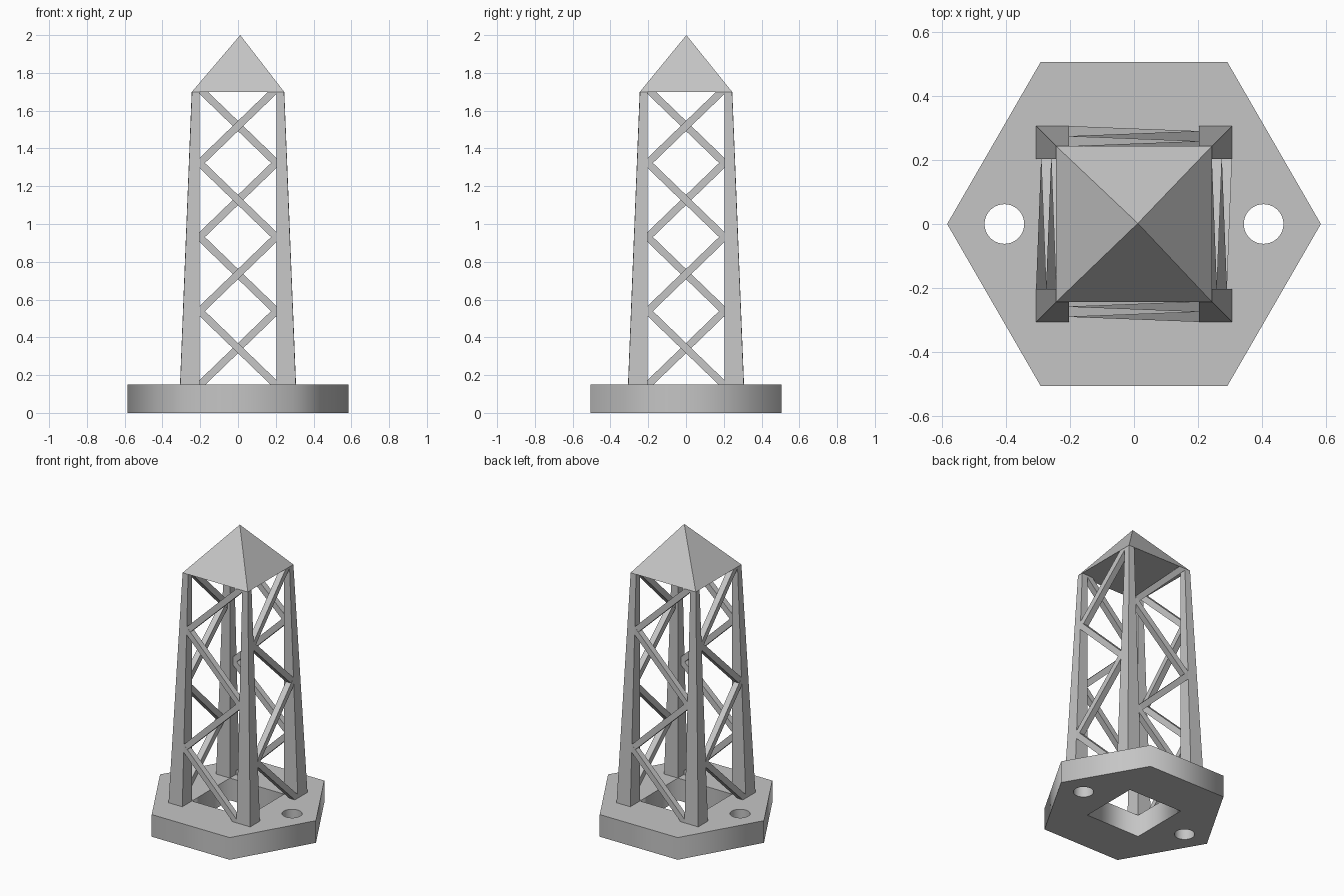
import bpy, bmesh
from math import cos, sin, pi
from mathutils import Matrix, Vector

cube = bpy.data.objects.get("Cube")
if cube:
    bpy.data.objects.remove(cube, do_unlink=True)

grey = bpy.data.materials.new("light_grey")
grey.use_nodes = True
grey.diffuse_color = (0.56, 0.56, 0.56, 1)
grey.node_tree.nodes["Principled BSDF"].inputs["Base Color"].default_value = grey.diffuse_color

BASE_TOP, ROOF_Z, PEAK_Z = 0.15, 1.70, 2.0
INNER, FOOT, HEAD = 0.203, 0.306, 0.244      # half widths of the tower


def outer(z):
    """Half width of the tapering outside at height z."""
    return FOOT + (HEAD - FOOT) * (z - BASE_TOP) / (ROOF_Z - BASE_TOP)


def add_mesh(name, bm):
    bmesh.ops.recalc_face_normals(bm, faces=bm.faces)
    mesh = bpy.data.meshes.new(name)
    bm.to_mesh(mesh)
    bm.free()
    mesh.materials.append(grey)
    obj = bpy.data.objects.new(name, mesh)
    bpy.context.collection.objects.link(obj)
    return obj


def loft(bm, ring_a, ring_b):
    """Closed solid between two rings of equal length."""
    a = [bm.verts.new(p) for p in ring_a]
    b = [bm.verts.new(p) for p in ring_b]
    bm.faces.new(a)
    bm.faces.new(b)
    for i in range(len(a)):
        j = (i + 1) % len(a)
        bm.faces.new((a[i], a[j], b[j], b[i]))


def rectangle(x0, x1, y0, y1, z):
    return [(x0, y0, z), (x1, y0, z), (x1, y1, z), (x0, y1, z)]


def polygon(radius, count, x=0, turn=0):
    return [(x + radius * cos(turn + 2 * pi * i / count),
             radius * sin(turn + 2 * pi * i / count)) for i in range(count)]


# Hexagonal base with a square opening and two round holes
curve = bpy.data.curves.new("base", "CURVE")
curve.dimensions, curve.fill_mode = "2D", "BOTH"
curve.extrude = BASE_TOP / 2
outlines = [polygon(0.584, 6), polygon(INNER * 2 ** 0.5, 4, turn=pi / 4),
            polygon(0.062, 40, -0.405), polygon(0.062, 40, 0.405)]
for points in outlines:
    spline = curve.splines.new("POLY")
    spline.points.add(len(points) - 1)
    for point, (x, y) in zip(spline.points, points):
        point.co = (x, y, 0, 1)
    spline.use_cyclic_u = True
curve.materials.append(grey)
base = bpy.data.objects.new("base", curve)
bpy.context.collection.objects.link(base)
base.location.z = BASE_TOP / 2
bpy.ops.object.select_all(action="DESELECT")
base.select_set(True)
bpy.context.view_layer.objects.active = base
bpy.ops.object.convert(target="MESH")

# Four sides, each with one tapering corner leg and one zigzag brace
NODE_START, NODE_STEP, HALF_BAND, DEPTH = 0.147, 0.392, 0.027, 0.04
for side, name in enumerate(("front", "left", "back", "right")):
    turn = Matrix.Rotation(side * pi / 2, 4, "Z")

    bm = bmesh.new()
    loft(bm, rectangle(INNER, FOOT, -FOOT, -INNER, BASE_TOP),
         rectangle(INNER, HEAD, -HEAD, -INNER, ROOF_Z))
    bm.transform(turn)
    add_mesh(name + "_corner_leg", bm)

    bm = bmesh.new()
    for k in range(4):
        rings = []
        for n in (k, k + 1):
            x = INNER if n % 2 == 0 else -INNER
            z = NODE_START + n * NODE_STEP
            lo, hi, y = z - HALF_BAND, z + HALF_BAND, -outer(z)
            rings.append([(x, y, lo), (x, y + DEPTH, lo), (x, y + DEPTH, hi), (x, y, hi)])
        loft(bm, *rings)
    for height, up in ((BASE_TOP, -1), (ROOF_Z, 1)):
        bmesh.ops.bisect_plane(bm, geom=bm.verts[:] + bm.edges[:] + bm.faces[:],
                               plane_co=Vector((0, 0, height)),
                               plane_no=Vector((0, 0, up)), clear_outer=True)
    bm.transform(turn)
    add_mesh(name + "_zigzag_brace", bm)

# Pyramid roof with a flat underside
bm = bmesh.new()
eaves = [bm.verts.new(p) for p in rectangle(-HEAD, HEAD, -HEAD, HEAD, ROOF_Z)]
peak = bm.verts.new((0.012, 0.002, PEAK_Z))
bm.faces.new(eaves)
for i in range(4):
    bm.faces.new((eaves[i], eaves[(i + 1) % 4], peak))
add_mesh("pyramid_roof", bm)
